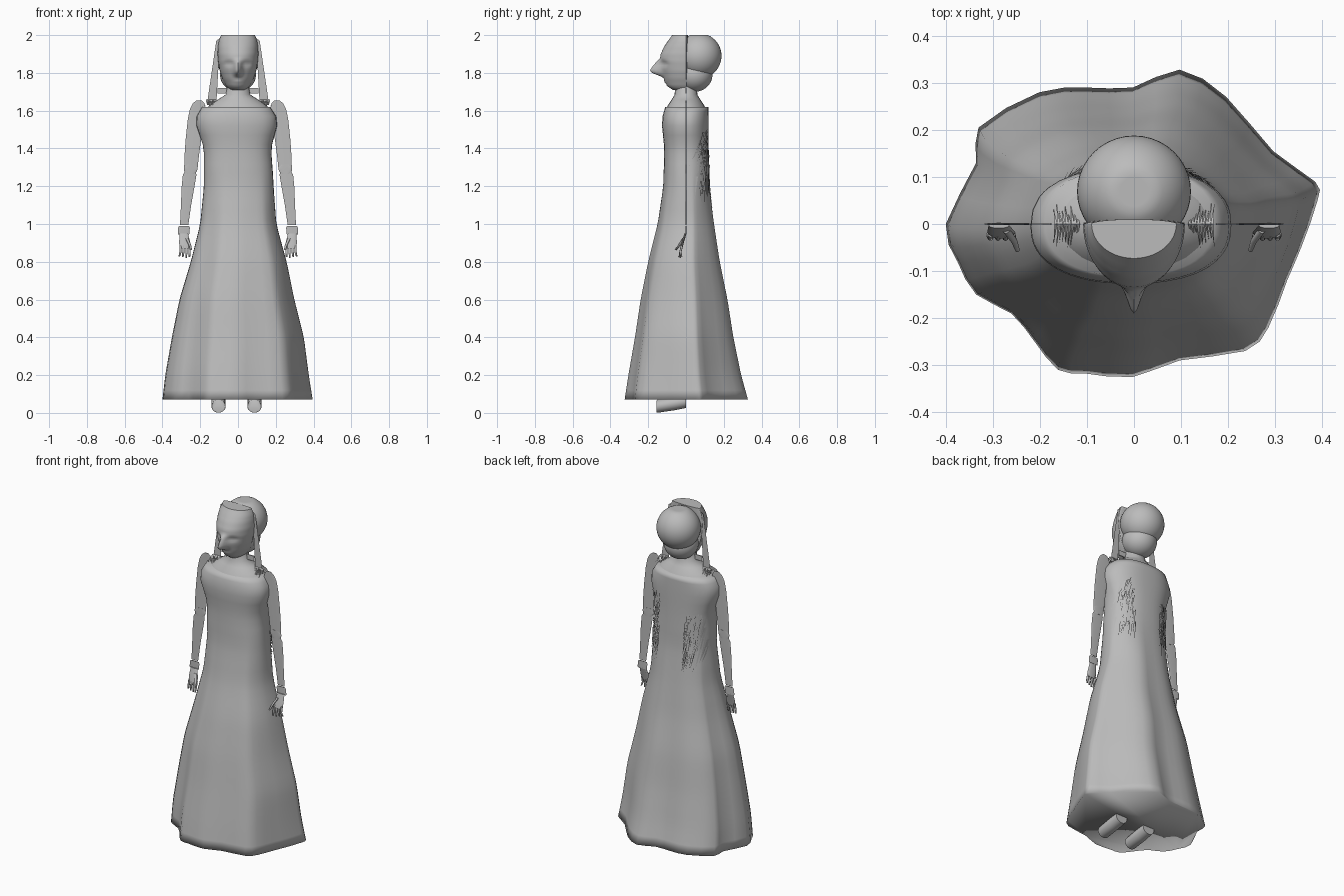
import bpy, bmesh, math, random
from mathutils import Vector
from mathutils.bvhtree import BVHTree

random.seed(4)
cube = bpy.data.objects.get("Cube")
if cube:
    bpy.data.objects.remove(cube)

grey = bpy.data.materials.new("plain grey")
grey.use_nodes = True
grey.diffuse_color = (0.5, 0.5, 0.5, 1)
for node in grey.node_tree.nodes:
    if node.type == 'BSDF_PRINCIPLED':
        node.inputs["Base Color"].default_value = (0.5, 0.5, 0.5, 1)


def finish(name, bm, angle=50, closed=True):
    if closed:
        bmesh.ops.recalc_face_normals(bm, faces=bm.faces)
    mesh = bpy.data.meshes.new(name)
    bm.to_mesh(mesh)
    bm.free()
    mesh.materials.append(grey)
    obj = bpy.data.objects.new(name, mesh)
    bpy.context.collection.objects.link(obj)
    bpy.ops.object.select_all(action='DESELECT')
    obj.select_set(True)
    bpy.context.view_layer.objects.active = obj
    bpy.ops.object.shade_smooth_by_angle(angle=math.radians(angle))


def loft(bm, rings):
    rows = [[bm.verts.new(p) for p in ring] for ring in rings]
    n = len(rows[0])
    for a, b in zip(rows, rows[1:]):
        for i in range(n):
            j = (i + 1) % n
            bm.faces.new((a[i], a[j], b[j], b[i]))
    bm.faces.new(rows[0][::-1])
    bm.faces.new(rows[-1])


def oval(cx, cy, z, rx, ry, n=24):
    return [Vector((cx + rx * math.cos(t * math.tau / n), cy + ry * math.sin(t * math.tau / n), z))
            for t in range(n)]


def sample(table, z):
    """Interpolate the rows of a table by their first column."""
    for a, b in zip(table, table[1:]):
        if z <= b[0]:
            t = max(0, (z - a[0]) / (b[0] - a[0]))
            return [u + (v - u) * t for u, v in zip(a, b)]
    return list(table[-1])


# Dress: wavy hem that blends into a rounded bodice, closed underneath
hem = [(.395, .05), (.39, .09), (.3, .155), (.2, .27), (.1, .328), (0, .29), (-.1, .29),
       (-.2, .28), (-.33, .205), (-.335, .13), (-.4, 0), (-.375, -.08), (-.335, -.15),
       (-.26, -.19), (-.21, -.25), (-.16, -.31), (-.1, -.318), (0, -.325), (.1, -.29),
       (.24, -.27), (.29, -.22), (.33, -.12), (.36, -.05)]
# height, right, left, front, back
dress_rows = [(.07, -.4, .395, -.325, .325), (.2, -.385, .375, -.305, .29),
              (.4, -.35, .35, -.27, .25), (.6, -.31, .3, -.24, .22), (.8, -.25, .26, -.2, .18),
              (1, -.2, .205, -.15, .15), (1.2, -.18, .19, -.12, .125), (1.4, -.18, .175, -.115, .12),
              (1.55, -.23, .215, -.13, .12), (1.62, -.19, .17, -.11, .118)]
# Round the hem off between its corner points
outline = []
for i in range(len(hem)):
    a, b, c, d = (Vector(hem[(i + k) % len(hem)]) for k in (-1, 0, 1, 2))
    outline += [b, (b + c) * .5625 - (a + d) * .0625]


def dress_ring(z):
    _, x0, x1, y0, y1 = sample(dress_rows, z)
    wave = max(0, 1 - (z - .07) / 1.2) ** .7
    ring = []
    for p in outline:
        u = Vector((p.x / .4, p.y / .325))
        a = math.atan2(u.y, u.x)
        c, s = math.cos(a), math.sin(a)
        e = Vector((math.copysign(abs(c) ** .85, c), math.copysign(abs(s) ** .85, s)))
        q = e.lerp(u, wave)
        ring.append(Vector(((x0 + x1) / 2 + q.x * (x1 - x0) / 2,
                            (y0 + y1) / 2 + q.y * (y1 - y0) / 2, z)))
    return ring


bm = bmesh.new()
loft(bm, [dress_ring(z) for z in [.07 + .05 * i for i in range(31)] + [1.595, 1.62]])
dress_tree = BVHTree.FromBMesh(bm)
finish("dress", bm, 130)

# Shoulders and neck
bm = bmesh.new()
loft(bm, [oval(0, 0, z, rx, ry) for z, rx, ry in
          [(1.61, .165, .105), (1.63, .15, .095), (1.66, .105, .075), (1.685, .065, .06), (1.74, .055, .058)]])
finish("neck", bm)

# Thin upright plate under the chin
bm = bmesh.new()
bmesh.ops.create_cube(bm, size=1)
for v in bm.verts:
    v.co = (v.co.x * .215, v.co.y * .006, 1.705 + v.co.z * .03)
finish("collar_plate", bm, 30)

# Rounded hair with a flattened crown, and a smaller nape below it
for name, y, z, r in [("hair", .069, 1.89, (.121, .119, .12)), ("nape", .045, 1.79, (.095, .095, .09))]:
    bm = bmesh.new()
    bmesh.ops.create_uvsphere(bm, u_segments=40, v_segments=24, radius=1)
    for v in bm.verts:
        v.co = (v.co.x * r[0], y + v.co.y * r[1], min(2, z + v.co.z * r[2]))
    finish(name, bm)

# Face with sockets, pointed nose and lips
face_rows = [(1.71, .045, .07), (1.73, .063, .1), (1.77, .083, .117), (1.81, .096, .128),
             (1.86, .105, .14), (1.9, .108, .134), (1.94, .106, .115), (1.97, .101, .095), (2, .09, .073)]
nose_rows = [(1.71, 0), (1.775, 0), (1.8, .85), (1.812, 1), (1.84, .6), (1.875, 0), (2, 0)]


def bump(x, z, cx, cz, wx, wz):
    return math.exp(-((x - cx) / wx) ** 2 - ((z - cz) / wz) ** 2)


rings = []
for i in range(30):
    z = 1.71 + .01 * i
    _, half, depth = sample(face_rows, z)
    ring = oval(0, 0, z, half, 1, 80)
    for p in ring:
        if p.y > 0:
            p.y *= .01
            continue
        p.y *= depth
        p.y -= .064 * sample(nose_rows, z)[1] * math.exp(-(p.x / .019) ** 2)
        p.y -= .006 * bump(p.x, z, 0, 1.755, .025, .008)
        for side in (-1, 1):
            p.y += .016 * bump(p.x, z, side * .045, 1.85, .025, .014)
            p.y -= .006 * bump(p.x, z, side * .045, 1.848, .012, .007)
    rings.append(ring)
bm = bmesh.new()
loft(bm, rings)
finish("face", bm)

# Paper-thin arms, hands and fingers on both sides
arm_rows = [(.995, .285, .022), (1.1, .275, .027), (1.2, .264, .034), (1.26, .256, .036), (1.275, .253, .03)]
upper_rows = [(1.285, .25, .035), (1.35, .246, .038), (1.45, .236, .041), (1.56, .22, .045),
              (1.61, .212, .042), (1.64, .208, .03), (1.655, .206, .012)]
elbow_rows = [(1.265, .252, .02), (1.28, .251, .034), (1.3, .25, .036), (1.315, .249, .02)]
cuff_rows = [(.945, .288, .029), (.95, .288, .031), (.98, .286, .031), (.99, .285, .026)]
for side, label in [(1, "left"), (-1, "right")]:
    for part, rows, thin in [("forearm", arm_rows, .0015), ("upper_arm", upper_rows, .0015),
                             ("elbow", elbow_rows, .0025), ("wrist_cuff", cuff_rows, .0025)]:
        bm = bmesh.new()
        loft(bm, [oval(side * x, 0, z, w, thin, 16) for z, x, w in rows])
        finish(label + "_" + part, bm)
    bm = bmesh.new()
    loft(bm, [oval(side * x, y, z, w, .006, 12) for z, x, y, w in
              [(.87, .281, -.025, .026), (.9, .282, -.018, .03), (.95, .287, -.003, .022)]])
    for i in range(4):
        x = .257 + .016 * i
        loft(bm, [oval(side * (x + dx), y, z, r, r, 8) for dx, y, z, r in
                  [(.002 * i, -.035 + .004 * i, .82 + .004 * abs(i - 1), .004),
                   (0, -.03, .85, .006), (0, -.022, .885, .006)]])
    loft(bm, [oval(side * x, y, z, r, r, 8) for x, y, z, r in
              [(.248, -.055, .862, .005), (.255, -.035, .89, .007), (.272, -.012, .925, .008)]])
    finish(label + "_hand", bm)

# Shoes: tilted tubes under the hem
for label, x in [("left", .087), ("right", -.103)]:
    bm = bmesh.new()
    loft(bm, [[Vector((x + p.x, y, z + p.y)) for p in oval(0, 0, 0, rx, rz)]
              for y, z, rx, rz in [(-.155, .034, .036, .032), (-.15, .036, .038, .035),
                                   (-.06, .05, .038, .036), (0, .062, .038, .036)]])
    finish(label + "_shoe", bm)


def sliver(bm, points):
    bm.faces.new([bm.verts.new(p) for p in points])


# Flat side locks hanging edge-on beside the face, fringed where they meet the shoulders
for side, label in [(1, "left"), (-1, "right")]:
    bm = bmesh.new()
    sliver(bm, [(side * .095, 0, 1.985), (side * .115, 0, 1.97),
                (side * .165, 0, 1.63), (side * .115, 0, 1.63)])
    for i in range(9):
        x = side * (.115 + .006 * i)
        for reach in (-.055, .05):
            sliver(bm, [(x, 0, 1.66), (x + side * .006, 0, 1.66),
                        (x + side * .008, reach * random.uniform(.5, 1), 1.625)])
    finish(label + "_side_lock", bm, 30, False)

# Loose strands lying on the back of the dress
for label, x0, x1, z0, z1 in [("left", .09, .19, 1.12, 1.5), ("right", -.18, -.08, 1.08, 1.42)]:
    bm = bmesh.new()
    for i in range(120):
        x, z = random.uniform(x0, x1), random.uniform(z0 + .1, z1)
        length = random.uniform(.07, .14)
        lift = random.uniform(.004, .011)
        corners = []
        for dx, dz in [(-.003, 0), (.003, 0), (.015, -length)]:
            hit = dress_tree.ray_cast(Vector((x + dx, 1, z + dz)), Vector((0, -1, 0)))[0]
            if hit:
                corners.append(hit + Vector((0, lift, 0)))
        if len(corners) == 3:
            sliver(bm, corners)
    finish(label + "_back_strands", bm, 30, False)
